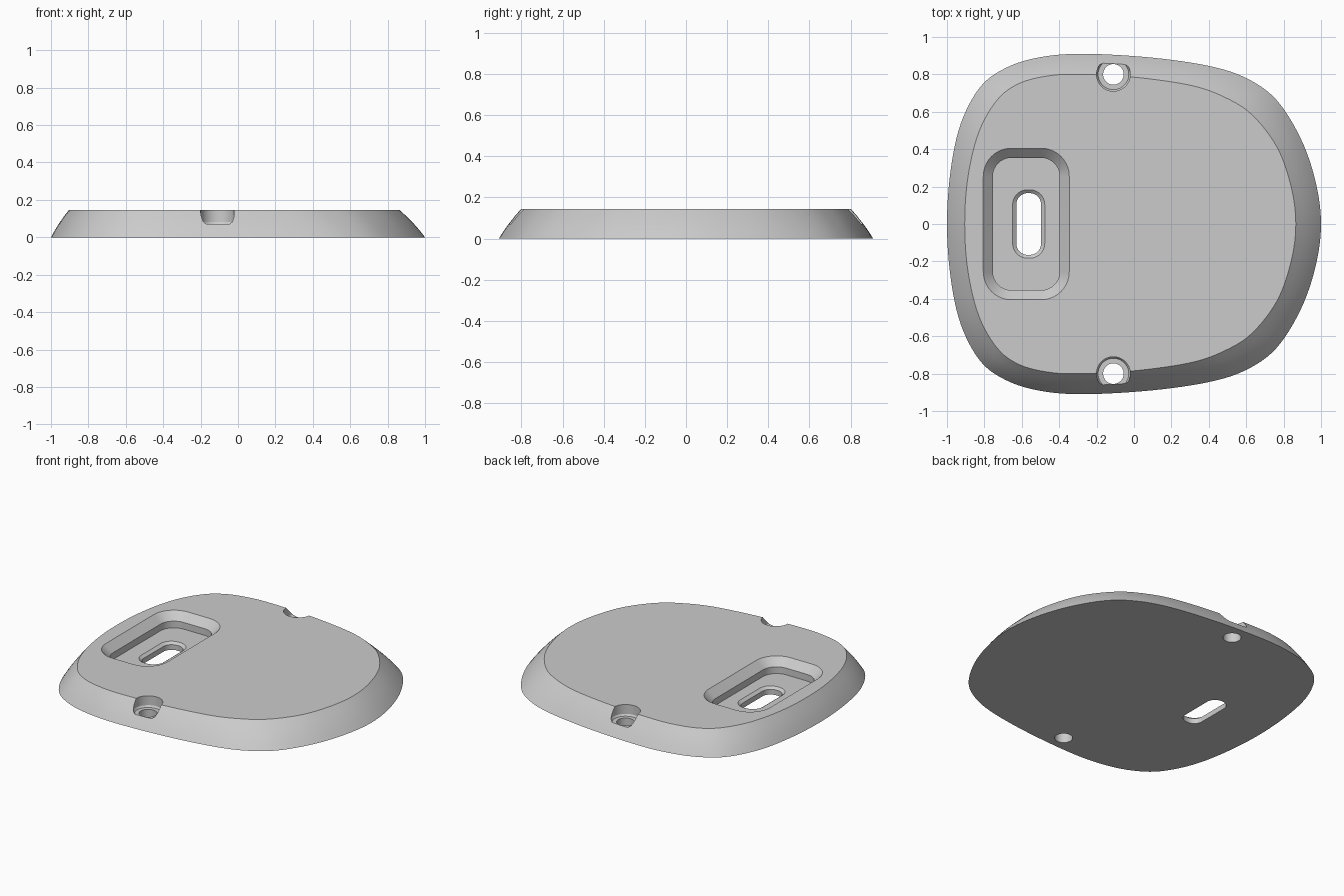
import bpy, bmesh, math

if "Cube" in bpy.data.objects:
    bpy.data.objects.remove(bpy.data.objects["Cube"])

grey = bpy.data.materials.new("plain grey")
grey.diffuse_color = (0.6, 0.6, 0.6, 1)
grey.use_nodes = True
grey.node_tree.nodes["Principled BSDF"].inputs["Base Color"].default_value = grey.diffuse_color


def loft(name, rings):
    """Closed solid through equal-length rings of 3D points, bottom to top."""
    bm = bmesh.new()
    vs = [[bm.verts.new(p) for p in r] for r in rings]
    n = len(vs[0])
    for a, b in zip(vs, vs[1:]):
        for i in range(n):
            j = (i + 1) % n
            bm.faces.new((a[i], a[j], b[j], b[i]))
    bm.faces.new(vs[0][::-1])
    bm.faces.new(vs[-1])
    bmesh.ops.recalc_face_normals(bm, faces=bm.faces)
    me = bpy.data.meshes.new(name)
    bm.to_mesh(me)
    bm.free()
    ob = bpy.data.objects.new(name, me)
    bpy.context.collection.objects.link(ob)
    me.materials.append(grey)
    return ob


def smooth_outline(half, steps=6):
    """Mirror a half outline in y and run a closed smooth curve through it."""
    pts = half + [(x, -y) for x, y in half[-2:0:-1]]
    n, out = len(pts), []
    for i in range(n):
        p = [pts[(i + k) % n] for k in (-1, 0, 1, 2)]
        for s in range(steps):
            t = s / steps
            out.append(tuple(0.5 * (2 * b + (c - a) * t + (2 * a - 5 * b + 4 * c - d) * t * t
                                    + (3 * b - a - 3 * c + d) * t ** 3)
                             for a, b, c, d in zip(*p)))
    return out


def rounded(cx, cy, hx, hy, r, z, seg=10):
    """Rounded rectangle ring."""
    out = []
    for q, (sx, sy) in enumerate(((1, 1), (-1, 1), (-1, -1), (1, -1))):
        for k in range(seg + 1):
            a = math.pi / 2 * (q + k / seg)
            out.append((cx + sx * (hx - r) + r * math.cos(a),
                        cy + sy * (hy - r) + r * math.sin(a), z))
    return out


def circle(cx, cy, r, z, n=48):
    return [(cx + r * math.cos(2 * math.pi * i / n),
             cy + r * math.sin(2 * math.pi * i / n), z) for i in range(n)]


# Plate body: larger base outline lofted to a smaller top outline
H = 0.145
base = smooth_outline([(1, 0), (0.97, 0.23), (0.89, 0.46), (0.76, 0.665), (0.6, 0.78), (0.4, 0.845),
                       (0.09, 0.89), (-0.27, 0.91), (-0.5, 0.892), (-0.68, 0.837), (-0.82, 0.735),
                       (-0.925, 0.54), (-0.98, 0.29), (-1, 0)])
top = smooth_outline([(0.865, 0), (0.84, 0.2), (0.765, 0.41), (0.63, 0.585), (0.48, 0.68), (0.3, 0.742),
                      (0.0, 0.785), (-0.28, 0.8), (-0.45, 0.793), (-0.61, 0.753), (-0.73, 0.665),
                      (-0.83, 0.49), (-0.888, 0.25), (-0.905, 0)])
rings = []
for k in range(5):
    f = k / 4
    t = 0.78 * f + 0.22 * f * f
    rings.append([(a[0] + (b[0] - a[0]) * t, a[1] + (b[1] - a[1]) * t, H * f)
                  for a, b in zip(base, top)])
plate = loft("plate", rings)

# Pocket with sloped rim and chamfered through slot
sx, px = -0.563, -0.576
cutters = [loft("pocket_cutter", [
    rounded(sx, 0, 0.066, 0.165, 0.06, -0.1),
    rounded(sx, 0, 0.066, 0.165, 0.06, 0.035),
    rounded(sx, 0, 0.086, 0.183, 0.08, 0.05),
    rounded(px, 0, 0.179, 0.354, 0.10, 0.05),
    rounded(px, 0, 0.179, 0.354, 0.10, 0.095),
    rounded(px, 0, 0.230, 0.405, 0.15, H),
    rounded(px, 0, 0.280, 0.455, 0.20, H + 0.05)])]

# Two counterbored screw holes on the front and back edges
for side, y in (("front", -0.8), ("back", 0.8)):
    cutters.append(loft(side + "_screw_cutter", [
        circle(-0.11, y, 0.055, -0.1), circle(-0.11, y, 0.055, 0.07),
        circle(-0.11, y, 0.082, 0.07), circle(-0.11, y, 0.09, 0.082),
        circle(-0.11, y, 0.09, 0.3)]))

# Cut the openings
bpy.context.view_layer.objects.active = plate
for c in cutters:
    c.hide_render = True
    m = plate.modifiers.new("cut", 'BOOLEAN')
    m.operation, m.solver, m.object = 'DIFFERENCE', 'EXACT', c
    bpy.ops.object.modifier_apply(modifier=m.name)
for c in cutters:
    bpy.data.objects.remove(c)

bpy.ops.object.select_all(action='DESELECT')
plate.select_set(True)
bpy.ops.object.shade_smooth_by_angle(angle=math.radians(28))
